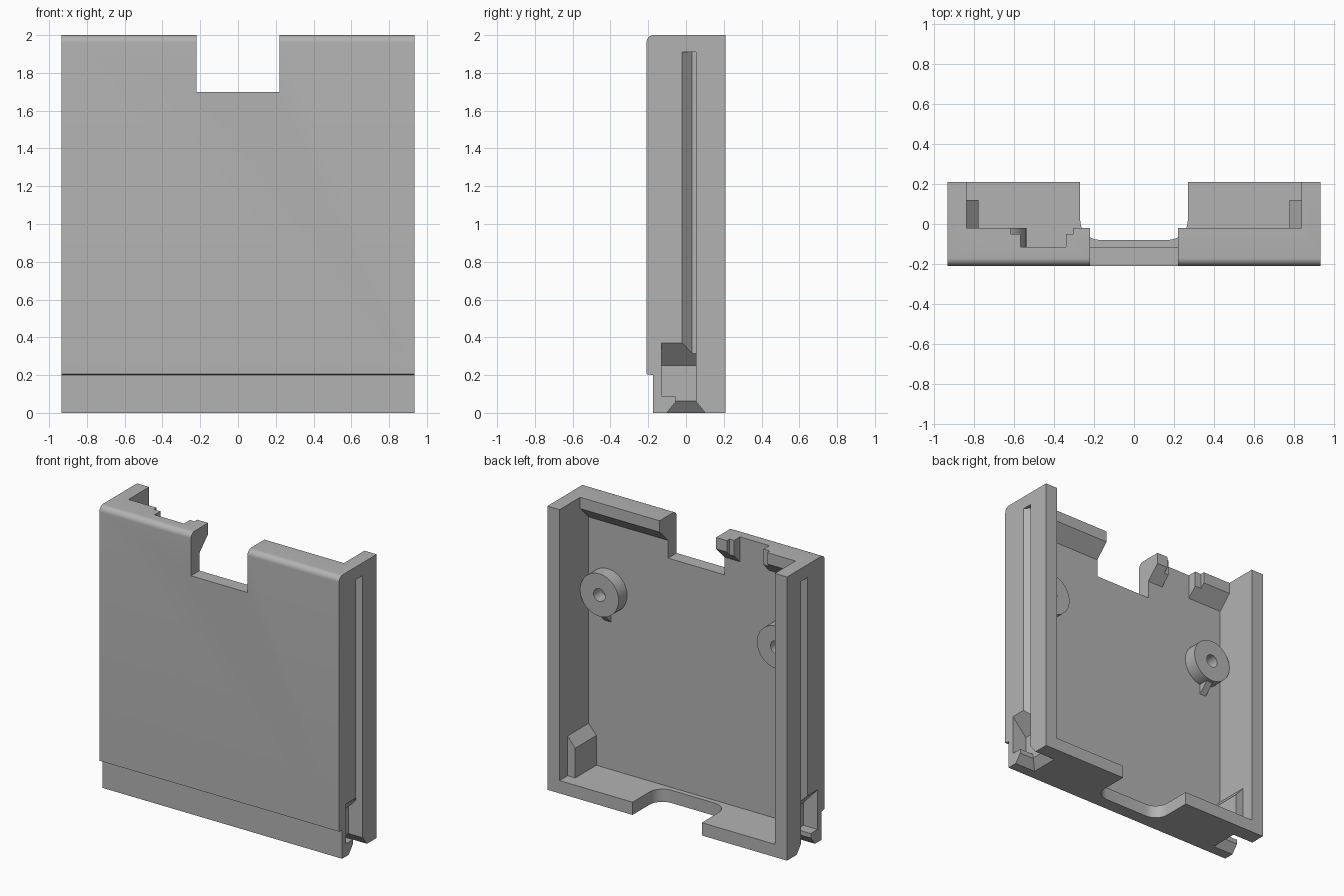
import bpy, bmesh
from math import sin, cos, pi, radians
from mathutils import Vector

cube = bpy.data.objects.get("Cube")
if cube:
    bpy.data.objects.remove(cube, do_unlink=True)

GREY = (0.45, 0.45, 0.45, 1)
grey = bpy.data.materials.new("plain grey")
grey.use_nodes = True
grey.diffuse_color = GREY
grey.node_tree.nodes["Principled BSDF"].inputs["Base Color"].default_value = GREY


def make(name, bm):
    bmesh.ops.recalc_face_normals(bm, faces=bm.faces)
    mesh = bpy.data.meshes.new(name)
    bm.to_mesh(mesh)
    bm.free()
    mesh.materials.append(grey)
    ob = bpy.data.objects.new(name, mesh)
    bpy.context.collection.objects.link(ob)
    return ob


def prism(name, pts, axis, a, b):
    """Extrude a flat outline along an axis, between a and b."""
    place = {"x": lambda u, v: (a, u, v), "y": lambda u, v: (u, a, v),
             "z": lambda u, v: (u, v, a)}[axis]
    bm = bmesh.new()
    face = bm.faces.new([bm.verts.new(place(u, v)) for u, v in pts])
    shift = Vector([(b - a) * (axis == k) for k in "xyz"])
    new = bmesh.ops.extrude_face_region(bm, geom=[face])["geom"]
    bmesh.ops.translate(bm, vec=shift, verts=[g for g in new if isinstance(g, bmesh.types.BMVert)])
    # the starting face stays as the closing cap
    if not face.is_valid or len(bm.faces) < len(pts) + 2:
        bm.faces.new([v for v in bm.verts][:len(pts)])
    return make(name, bm)


def box(name, x0, x1, y0, y1, z0, z1):
    return prism(name, [(x0, y0), (x1, y0), (x1, y1), (x0, y1)], "z", z0, z1)


def hull(name, pts):
    bm = bmesh.new()
    bmesh.ops.convex_hull(bm, input=[bm.verts.new(p) for p in pts])
    return make(name, bm)


def combine(ob, tool, operation="DIFFERENCE"):
    mod = ob.modifiers.new("combine", "BOOLEAN")
    mod.object, mod.operation, mod.solver = tool, operation, "EXACT"
    bpy.context.view_layer.update()
    result = bpy.data.meshes.new_from_object(ob.evaluated_get(bpy.context.evaluated_depsgraph_get()))
    ob.modifiers.clear()
    ob.data = result
    bpy.data.objects.remove(tool, do_unlink=True)


def arc(cx, cy, r, start, end, n=8):
    angles = [radians(start + (end - start) * i / n) for i in range(n + 1)]
    return [(cx + r * cos(t), cy + r * sin(t)) for t in angles]


# Tray body: side outline with stepped foot and rounded top front edge
W, FLOOR = 0.935, -0.115
outline = [(0.21, 0), (-0.175, 0), (-0.175, 0.2), (-0.21, 0.205)]
outline += arc(-0.17, 1.96, 0.04, 180, 90) + [(0.21, 2)]
body = prism("tray_body", outline, "x", -W, W)

# Inner cavity, leaving a low sloped lip at the top
cavity = [(0.3, 0.09), (FLOOR, 0.09), (FLOOR, 1.825), (-0.02, 1.92), (-0.02, 2.1), (0.3, 2.1)]
combine(body, prism("cavity_cut", cavity, "x", -0.84, 0.84))

# Top centre notch and stepped cable recess in the lip
combine(body, box("notch_cut", -0.22, 0.22, -0.3, 0.3, 1.7, 2.1))
combine(body, box("recess_cut", -0.57, -0.34, FLOOR, 0.1, 1.8, 2.1))
combine(body, box("recess_step_cut", -0.62, -0.305, -0.05, 0.1, 1.8, 2.1))

# Rounded finger opening in the bottom wall
opening = [(0.27, 0.3)] + arc(0.17, 0.02, 0.1, 0, -90) + arc(-0.17, 0.02, 0.1, -90, -180) + [(-0.27, 0.3)]
combine(body, prism("opening_cut", opening, "z", -0.1, 0.2))

# Side rails: inner corner block, groove, pocket and funnel on each side
for s in (1, -1):
    block = [(s * x, z) for x, z in ((0.86, 0.05), (0.78, 0.05), (0.78, 0.3), (0.84, 0.37), (0.86, 0.37))]
    combine(body, prism("corner_block", block, "y", -0.14, 0.12), "UNION")
    groove = [(s * x, y) for x, y in ((0.96, -0.02), (W, -0.02), (0.885, 0.032), (0.885, 0.052), (0.96, 0.052))]
    combine(body, prism("groove_cut", groove, "z", 0.2, 1.91))
    pocket = [(s * x, z) for x, z in ((0.96, 0.09), (0.825, 0.09), (0.825, 0.25), (W, 0.37), (0.96, 0.37))]
    combine(body, prism("pocket_cut", pocket, "y", -0.13, 0.052))
    x0, x1 = sorted((s * 0.825, s * 0.96))
    combine(body, box("throat_cut", x0, x1, -0.055, 0.052, -0.1, 0.12))
    funnel = [(s * x, y, z) for x0, h, z in ((0.765, 0.11, -0.01), (0.825, 0.052, 0.062))
              for x in (x0, 0.96) for y in (-h, h)]
    combine(body, hull("funnel_cut", funnel))

# Screw bosses with a blind hole and a small rib beneath
bosses = []
for s, side in ((1, "left"), (-1, "right")):
    cx, cz = s * 0.69, 1.35
    boss = prism(side + "_boss", arc(cx, cz, 0.15, 0, 352.5, 47), "y", FLOOR - 0.01, -0.02)
    combine(boss, prism("hole_cut", arc(cx, cz, 0.045, 0, 345, 23), "y", FLOOR + 0.005, 0.1))
    rib = [(FLOOR - 0.01, 1.13), (FLOOR, 1.13), (-0.04, 1.205), (-0.04, 1.24), (FLOOR - 0.01, 1.24)]
    prism(side + "_boss_rib", rib, "x", cx - 0.025, cx + 0.025)
    bosses.append(boss)

# Smooth the curved faces, keep hard edges crisp
bpy.ops.object.select_all(action="DESELECT")
for ob in [body] + bosses:
    ob.select_set(True)
    bpy.context.view_layer.objects.active = ob
bpy.ops.object.shade_smooth_by_angle(angle=radians(30))
